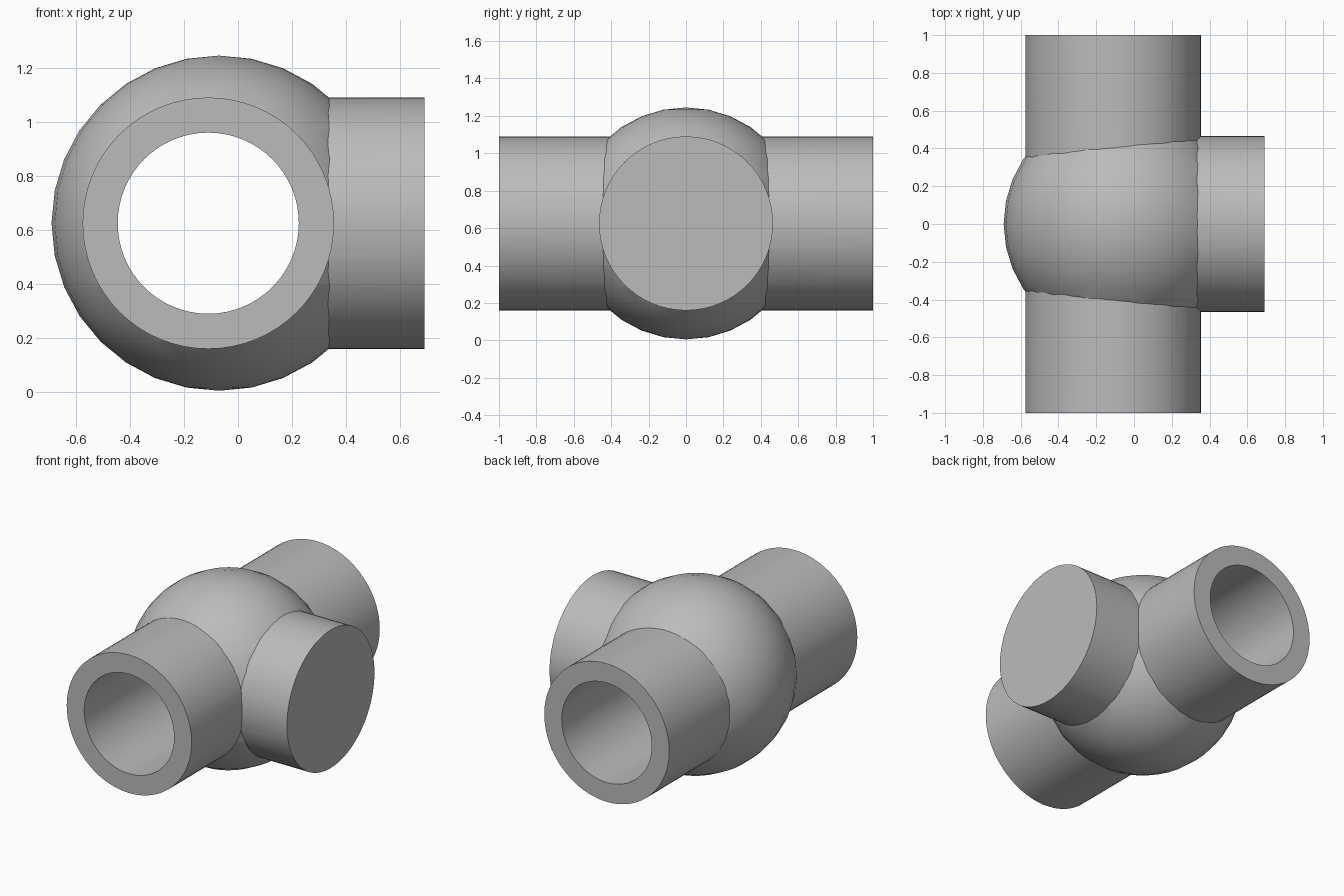
import bpy
from math import pi, radians

if "Cube" in bpy.data.objects:
    bpy.data.objects.remove(bpy.data.objects["Cube"], do_unlink=True)

MID_Z = 0.625
PIPE_X = -0.11
BALL_X = -0.07
OUTER, INNER = 0.465, 0.335

grey = bpy.data.materials.new("plain_grey")
grey.use_nodes = True
colour = (0.5, 0.5, 0.5, 1)
grey.diffuse_color = colour
grey.node_tree.nodes["Principled BSDF"].inputs["Base Color"].default_value = colour


def cylinder(name, radius, length, centre, rotation):
    bpy.ops.mesh.primitive_cylinder_add(vertices=64, radius=radius, depth=length,
                                        location=centre, rotation=rotation)
    obj = bpy.context.object
    obj.name = name
    obj.data.materials.append(grey)
    return obj


def combine(target, other, operation):
    mod = target.modifiers.new(operation.lower(), "BOOLEAN")
    mod.object = other
    mod.operation = operation
    mod.solver = "EXACT"
    bpy.context.view_layer.objects.active = target
    bpy.ops.object.modifier_apply(modifier=mod.name)
    bpy.data.objects.remove(other, do_unlink=True)


# Round valve body
bpy.ops.mesh.primitive_uv_sphere_add(segments=32, ring_count=16, radius=0.62,
                                     location=(BALL_X, 0, MID_Z))
body = bpy.context.object
body.name = "pipe_fitting"
body.data.materials.append(grey)

# Main pipe front to back, and the closed branch on the left
pipe = cylinder("main_pipe", OUTER, 2, (PIPE_X, 0, MID_Z), (pi / 2, 0, 0))
combine(body, pipe, "UNION")
branch = cylinder("side_branch", OUTER, 0.69, (0.345, 0, MID_Z), (0, pi / 2, 0))
combine(body, branch, "UNION")

# Open bore through the main pipe
bore = cylinder("bore_cutter", INNER, 2.4, (PIPE_X, 0, MID_Z), (pi / 2, 0, 0))
bore.hide_render = True
combine(body, bore, "DIFFERENCE")

# Smooth curved walls, crisp rims and joints
bpy.ops.object.select_all(action="DESELECT")
body.select_set(True)
bpy.context.view_layer.objects.active = body
bpy.ops.object.shade_smooth_by_angle(angle=radians(20))
